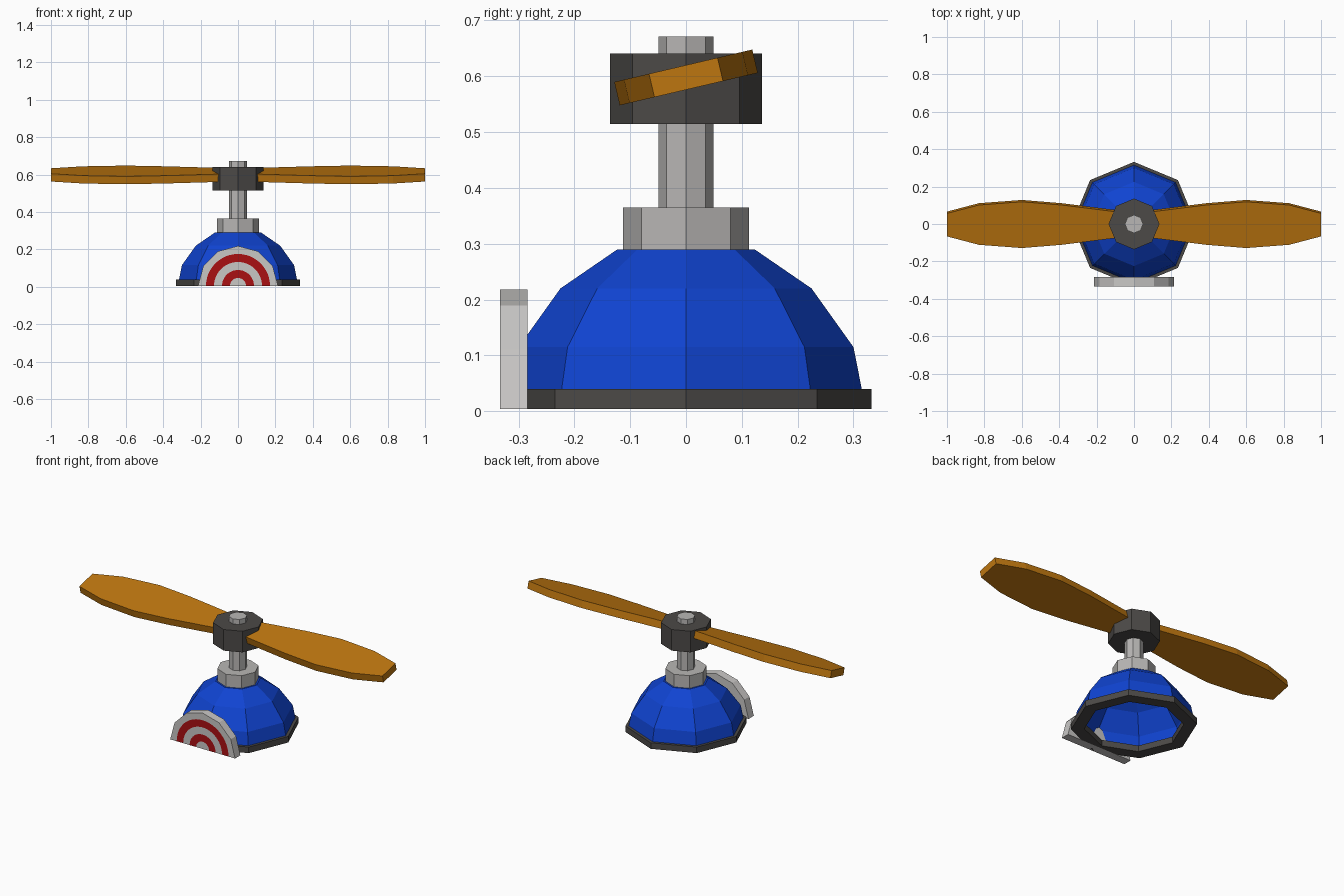
import bpy, bmesh, math
from mathutils import Matrix

cube = bpy.data.objects.get("Cube")
if cube:
    bpy.data.objects.remove(cube, do_unlink=True)


def make_material(name, rgb):
    mat = bpy.data.materials.new(name)
    mat.use_nodes = True
    color = (*rgb, 1.0)
    mat.diffuse_color = color
    bsdf = mat.node_tree.nodes["Principled BSDF"]
    bsdf.inputs["Base Color"].default_value = color
    bsdf.inputs["Roughness"].default_value = 0.8
    return mat


blue = make_material("blue", (0.005, 0.057, 0.64))
wood = make_material("wood_orange", (0.51, 0.18, 0.005))
charcoal = make_material("charcoal", (0.072, 0.067, 0.063))
grey = make_material("light_grey", (0.48, 0.47, 0.46))
white = make_material("off_white", (0.58, 0.57, 0.56))
red = make_material("red", (0.40, 0.005, 0.006))


def finish(bm, name, *mats):
    mesh = bpy.data.meshes.new(name)
    bm.to_mesh(mesh)
    bm.free()
    for mat in mats:
        mesh.materials.append(mat)
    obj = bpy.data.objects.new(name, mesh)
    bpy.context.collection.objects.link(obj)
    return obj


def lathe(name, profile, mat, sides=8, loop=False, bottom=True, top=True):
    """Turn a (radius, height) profile into a faceted solid, shell or ring."""
    bm = bmesh.new()
    rings = []
    for r, z in profile:
        angles = [2 * math.pi * i / sides for i in range(sides)]
        rings.append([bm.verts.new((r * math.cos(a), r * math.sin(a), z)) for a in angles])
    pairs = list(zip(rings, rings[1:]))
    if loop:
        pairs.append((rings[-1], rings[0]))
    for low, high in pairs:
        for i in range(sides):
            j = (i + 1) % sides
            bm.faces.new((low[i], low[j], high[j], high[i]))
    if bottom and not loop:
        bm.faces.new(rings[0][::-1])
    if top and not loop:
        bm.faces.new(rings[-1])
    bmesh.ops.recalc_face_normals(bm, faces=bm.faces)
    return finish(bm, name, mat)


# Hollow dome and the brim ring it sits on
dome = lathe("dome", [(0.315, 0.039), (0.30, 0.115), (0.225, 0.22), (0.123, 0.29)],
             blue, bottom=False)
shell = dome.modifiers.new("shell", "SOLIDIFY")
shell.thickness = 0.008
shell.offset = -1
lathe("brim", [(0.332, 0.004), (0.332, 0.04), (0.262, 0.04), (0.262, 0.004)],
      charcoal, loop=True)

# Collar, shaft and rotor hub
lathe("collar", [(0.113, 0.288), (0.113, 0.365)], grey)
lathe("shaft", [(0.049, 0.36), (0.049, 0.671)], grey)
lathe("rotor_hub", [(0.136, 0.515), (0.136, 0.641)], charcoal)

# Pitched blades: one flat plank outline, mirrored to the other side
outline = [(0.0, 0.06), (0.12, 0.075), (0.385, 0.109), (0.60, 0.127), (0.83, 0.109), (1.0, 0.063)]
bm = bmesh.new()
points = [(x, -w) for x, w in outline] + [(x, w) for x, w in reversed(outline)]
half = 0.0215
lower = [bm.verts.new((x, y, -half)) for x, y in points]
upper = [bm.verts.new((x, y, half)) for x, y in points]
bm.faces.new(lower[::-1])
bm.faces.new(upper)
for i in range(len(points)):
    j = (i + 1) % len(points)
    if points[i][0] + points[j][0] > 0:
        bm.faces.new((lower[i], lower[j], upper[j], upper[i]))
bm.transform(Matrix.Translation((0, 0, 0.598)) @ Matrix.Rotation(math.radians(13.2), 4, "X"))
bmesh.ops.recalc_face_normals(bm, faces=bm.faces)
blades = finish(bm, "rotor_blades", wood)
blades.modifiers.new("mirror", "MIRROR")

# Half-disc badge on the front with alternating concentric bands
bm = bmesh.new()
radius, bands, steps = 0.214, 5, 24
facet = math.pi / 6
centre = bm.verts.new((0, 0, 0))
rows = []
for k in range(1, bands + 1):
    row = []
    for i in range(steps + 1):
        a = math.pi * i / steps
        r = radius * k / bands
        if k == bands:  # the rim has six straight facets
            r *= math.cos(facet / 2) / math.cos((i % 4) / 4 * facet - facet / 2)
        row.append(bm.verts.new((r * math.cos(a), 0, r * math.sin(a))))
    rows.append(row)
for i in range(steps):
    bm.faces.new((centre, rows[0][i], rows[0][i + 1]))
    for k in range(1, bands):
        face = bm.faces.new((rows[k - 1][i], rows[k][i], rows[k][i + 1], rows[k - 1][i + 1]))
        face.material_index = k % 2
bm.normal_update()
bm.transform(Matrix.Translation((0, -0.3335, 0.004)))
badge = finish(bm, "target_badge", white, red)
slab = badge.modifiers.new("thickness", "SOLIDIFY")
slab.thickness = 0.05
slab.offset = -1
slab.material_offset = -1
slab.material_offset_rim = -1
